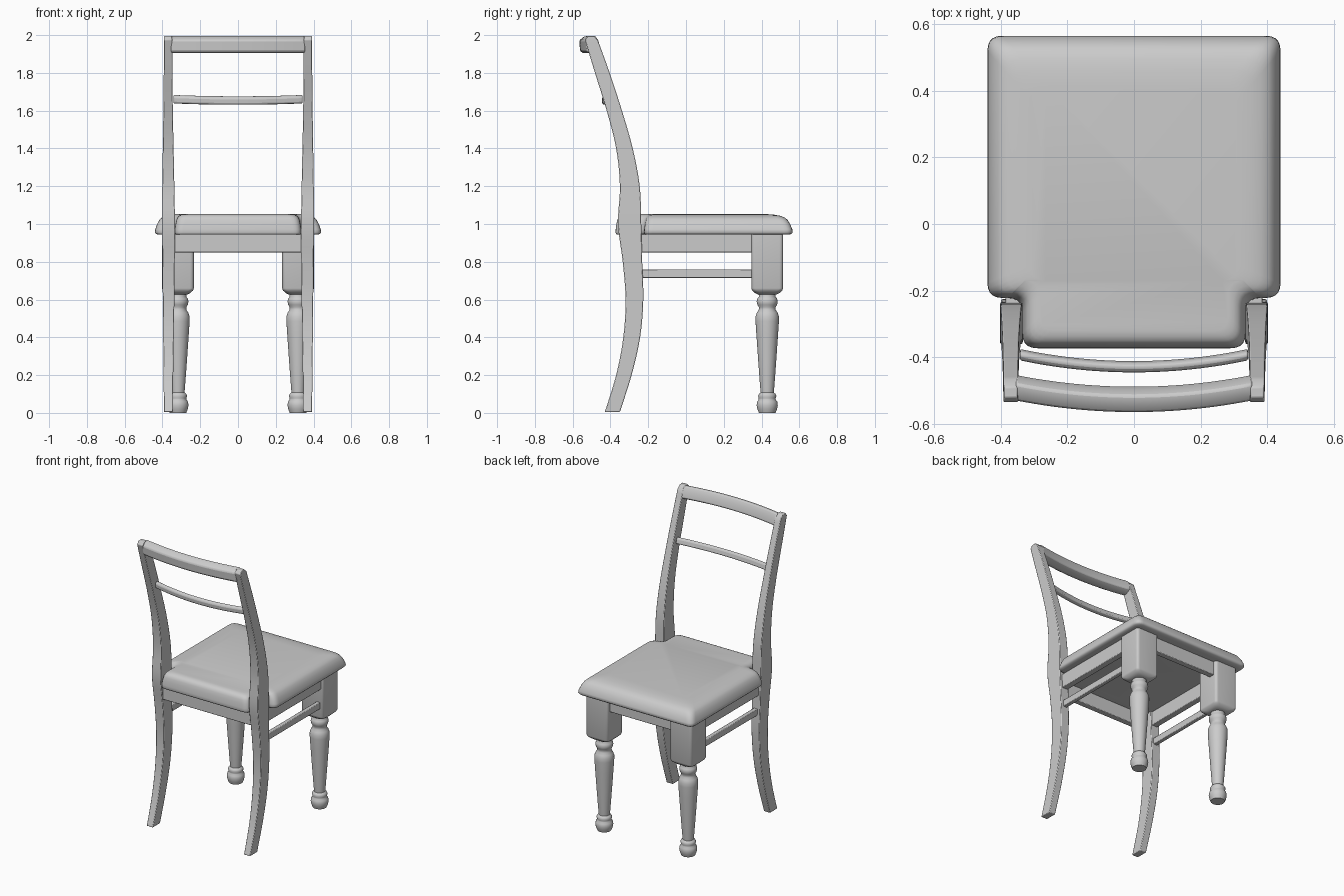
import bpy, bmesh, math
from mathutils import Vector

if "Cube" in bpy.data.objects:
    bpy.data.objects.remove(bpy.data.objects["Cube"])


def loft(name, rings, mirror=False, bevel=0.0, angle=35):
    """Skin a list of equal-length point rings and cap both ends."""
    bm = bmesh.new()
    rows = [[bm.verts.new(p) for p in r] for r in rings]
    n = len(rows[0])
    for a, b in zip(rows, rows[1:]):
        for i in range(n):
            j = (i + 1) % n
            bm.faces.new((a[i], a[j], b[j], b[i]))
    bm.faces.new(rows[0])
    bm.faces.new(rows[-1])
    bmesh.ops.recalc_face_normals(bm, faces=bm.faces)
    for f in bm.faces:
        f.smooth = True
    me = bpy.data.meshes.new(name)
    bm.to_mesh(me)
    bm.free()
    me.set_sharp_from_angle(angle=math.radians(angle))
    ob = bpy.data.objects.new(name, me)
    bpy.context.collection.objects.link(ob)
    if bevel:
        m = ob.modifiers.new("Bevel", 'BEVEL')
        m.width, m.segments, m.limit_method = bevel, 2, 'ANGLE'
        m.angle_limit = math.radians(40)
    if mirror:
        ob.modifiers.new("Mirror", 'MIRROR')
    return ob


def box(name, x0, x1, y0, y1, z0, z1, mirror=False):
    ring = lambda z: [(x0, y0, z), (x1, y0, z), (x1, y1, z), (x0, y1, z)]
    return loft(name, [ring(z0), ring(z1)], mirror, 0.004)


def fillet(corners, r, z, steps=5):
    """Round the corners of a flat polygon."""
    out, n = [], len(corners)
    for i, c in enumerate(corners):
        c = Vector(c)
        a = c + (Vector(corners[i - 1]) - c).normalized() * r
        b = c + (Vector(corners[(i + 1) % n]) - c).normalized() * r
        for k in range(steps + 1):
            t = k / steps
            p = a * (1 - t) ** 2 + c * 2 * t * (1 - t) + b * t * t
            out.append((p.x, p.y, z))
    return out


def spline(rows, steps=5):
    """Catmull-Rom interpolation of rows of numbers."""
    out = []
    for i in range(len(rows) - 1):
        a, b, c, d = (rows[max(0, min(len(rows) - 1, i + k))] for k in (-1, 0, 1, 2))
        for s in range(steps):
            t = s / steps
            out.append([0.5 * (2 * q + (r - p) * t + (2 * p - 5 * q + 4 * r - s4) * t * t
                               + (3 * q - p - 3 * r + s4) * t ** 3)
                        for p, q, r, s4 in zip(a, b, c, d)])
    return out + [list(rows[-1])]


# Curved back posts, each one running from floor to top: z, back y, front y, inner x, outer x
post = [(0.005, -0.43, -0.35, 0.345, 0.392), (0.2, -0.37, -0.288, 0.343, 0.394),
        (0.4, -0.332, -0.243, 0.34, 0.396), (0.6, -0.32, -0.226, 0.337, 0.398),
        (0.8, -0.335, -0.232, 0.335, 0.4), (1.0, -0.36, -0.237, 0.334, 0.402),
        (1.2, -0.35, -0.245, 0.337, 0.401), (1.4, -0.37, -0.282, 0.341, 0.398),
        (1.6, -0.42, -0.339, 0.345, 0.395), (1.8, -0.482, -0.404, 0.347, 0.393),
        (1.975, -0.535, -0.467, 0.348, 0.392)]
rings = [[(xi, yb, z), (xo, yb, z), (xo, yf, z), (xi, yf, z)]
         for z, yb, yf, xi, xo in spline(post)]
rings.append([(x, y, 1.996) for x, y in ((0.35, -0.52), (0.39, -0.52), (0.39, -0.49), (0.35, -0.49))])
loft("back_post", rings, mirror=True, bevel=0.004)


# Bowed back rails: cross-section (y, z) at the middle, swept along x
def rail(name, half, bow, section, lift=0.0):
    rings = []
    for i in range(25):
        t = i / 12 - 1
        rings.append([(half * t, y + bow * t * t, z + lift * t * t) for y, z in section])
    loft(name, rings, bevel=0.007)


rail("top_rail", 0.355, 0.035,
     [(-0.523, 1.905), (-0.487, 1.925), (-0.497, 1.97), (-0.515, 1.997),
      (-0.54, 1.992), (-0.565, 1.972), (-0.561, 1.915), (-0.545, 1.905)])
rail("middle_rail", 0.342, 0.036,
     [(-0.432, 1.63), (-0.41, 1.638), (-0.418, 1.67), (-0.431, 1.678),
      (-0.446, 1.665), (-0.443, 1.635)], 0.007)


# Padded seat with a narrow tongue between the posts
def seat_outline(d, z, r):
    x, f, n = 0.44 - d, 0.565 - 1.15 * d, -0.222 + 0.4 * d
    t, b = 0.335 - 0.4 * d, -0.373 + 0.4 * d
    half = [(x, f), (x, n), (t, n), (t, b)]
    return fillet(half + [(-px, py) for px, py in reversed(half)], r, z)


seat = [(0.03, 0.944, 0.03), (0.008, 0.946, 0.04), (0.0, 0.955, 0.045), (0.002, 0.972, 0.045),
        (0.012, 1.0, 0.045), (0.024, 1.022, 0.045), (0.038, 1.035, 0.045),
        (0.06, 1.044, 0.045), (0.09, 1.05, 0.045), (0.13, 1.053, 0.045)]
loft("seat", [seat_outline(*row) for row in seat], angle=60)

# Front legs: square block above a turned shaft
LX, LY = 0.318, 0.43


def block_ring(h, z, r):
    return fillet([(LX + sx * h, LY + sy * h)
                   for sx, sy in ((-1, -1), (1, -1), (1, 1), (-1, 1))], r, z)


loft("front_leg_block", [block_ring(0.084, 0.945, 0.02), block_ring(0.084, 0.66, 0.02),
                         block_ring(0.08, 0.648, 0.025), block_ring(0.066, 0.635, 0.04),
                         block_ring(0.052, 0.628, 0.045)], mirror=True)

turned = [(0.046, 0.635), (0.044, 0.615), (0.052, 0.605), (0.056, 0.59), (0.052, 0.572),
          (0.044, 0.56), (0.045, 0.545), (0.055, 0.53), (0.062, 0.51), (0.062, 0.485),
          (0.057, 0.41), (0.048, 0.28), (0.04, 0.17), (0.035, 0.108), (0.044, 0.1),
          (0.049, 0.09), (0.045, 0.078), (0.045, 0.07), (0.053, 0.06), (0.056, 0.04),
          (0.052, 0.02), (0.044, 0.0)]
loft("front_leg_turning",
     [[(LX + r * math.cos(a), LY + r * math.sin(a), z)
       for a in (math.tau * k / 28 for k in range(28))] for r, z in turned],
     mirror=True, angle=50)

# Aprons below the seat and side stretchers
box("side_apron", 0.342, 0.385, -0.26, 0.36, 0.85, 0.946, mirror=True)
box("front_apron", -0.25, 0.25, 0.45, 0.49, 0.85, 0.946)
box("back_apron", -0.345, 0.345, -0.335, -0.295, 0.85, 0.946)
box("side_stretcher", 0.352, 0.38, -0.25, 0.36, 0.715, 0.76, mirror=True)
